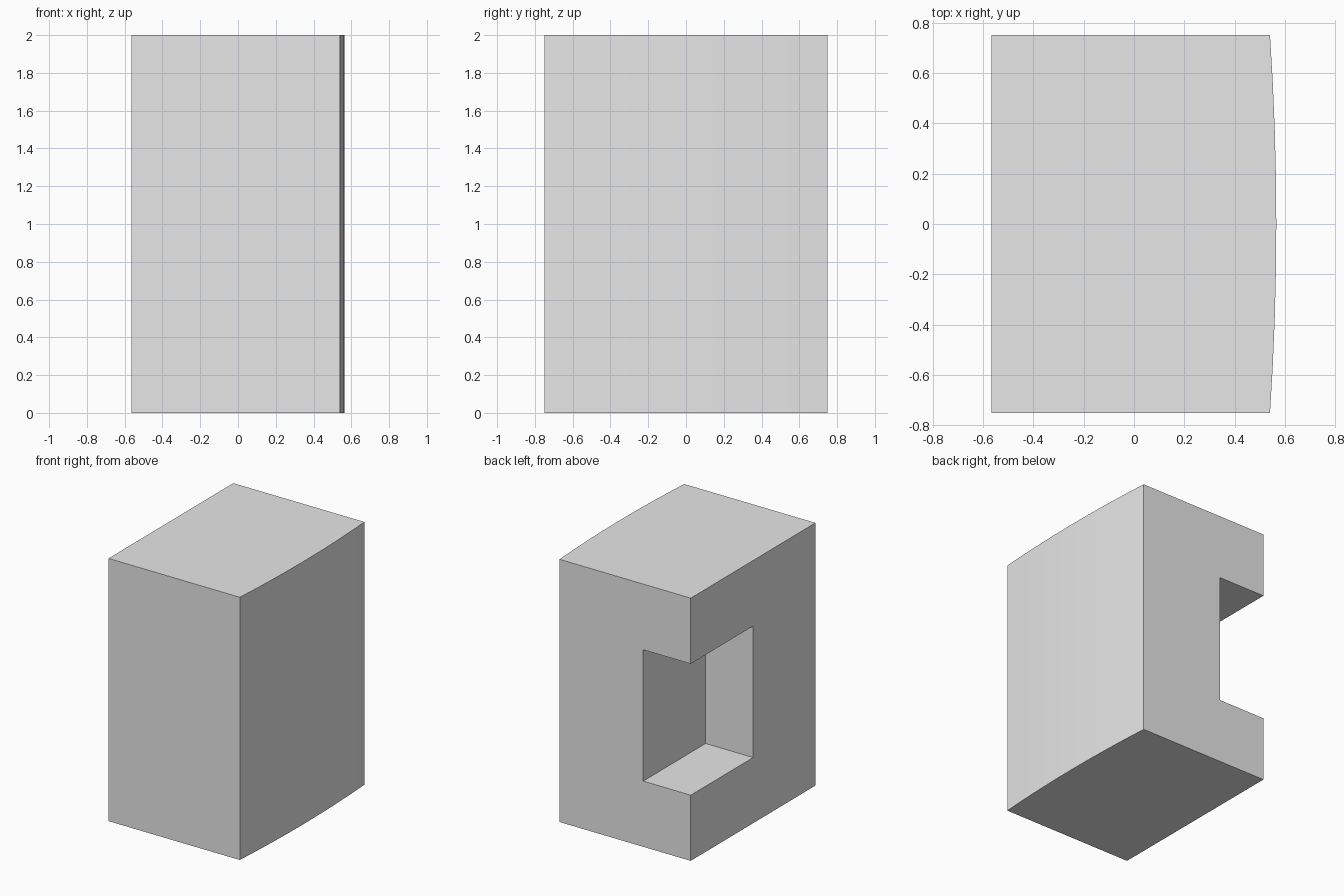
import bpy, bmesh
from mathutils import Matrix, Vector
from math import radians

cube = bpy.data.objects.get("Cube")
if cube:
    bpy.data.objects.remove(cube, do_unlink=True)

HALF_X, HALF_Y, HEIGHT = 0.565, 0.75, 2.0
BULGE, STEPS = 0.025, 8

grey = bpy.data.materials.new("light_grey")
grey.use_nodes = True
colour = (0.8, 0.8, 0.8, 1)
grey.diffuse_color = colour
grey.node_tree.nodes["Principled BSDF"].inputs["Base Color"].default_value = colour


def make_object(name, bm):
    bmesh.ops.recalc_face_normals(bm, faces=bm.faces)
    mesh = bpy.data.meshes.new(name)
    bm.to_mesh(mesh)
    bm.free()
    obj = bpy.data.objects.new(name, mesh)
    bpy.context.collection.objects.link(obj)
    return obj


# Block with one gently bowed side, extruded from its plan outline
bm = bmesh.new()
outline = [(-HALF_X, HALF_Y), (-HALF_X, -HALF_Y)]
for i in range(STEPS + 1):
    t = 2 * i / STEPS - 1
    outline.append((HALF_X - BULGE * t * t, HALF_Y * t))
base = bm.faces.new([bm.verts.new((x, y, 0)) for x, y in outline])
result = bmesh.ops.extrude_face_region(bm, geom=[base])
top = [v for v in result["geom"] if isinstance(v, bmesh.types.BMVert)]
bmesh.ops.translate(bm, verts=top, vec=(0, 0, HEIGHT))
block = make_object("block", bm)
block.data.materials.append(grey)

# Cutter for the recess in the rear corner, running past both open sides
low, high = Vector((-1, 0, 0.5)), Vector((-0.165, 1, 1.5))
bm = bmesh.new()
bmesh.ops.create_cube(bm, size=1, matrix=Matrix.LocRotScale(
    (low + high) / 2, None, high - low))
cutter = make_object("recess_cutter", bm)
cutter.data.materials.append(grey)
cutter.hide_render = True

cut = block.modifiers.new("recess", "BOOLEAN")
cut.operation = "DIFFERENCE"
cut.solver = "EXACT"
cut.object = cutter

# Apply the cut and drop the cutter
bpy.ops.object.select_all(action="DESELECT")
block.select_set(True)
bpy.context.view_layer.objects.active = block
bpy.ops.object.modifier_apply(modifier=cut.name)
bpy.data.objects.remove(cutter, do_unlink=True)
bpy.ops.object.shade_smooth_by_angle(angle=radians(30))
